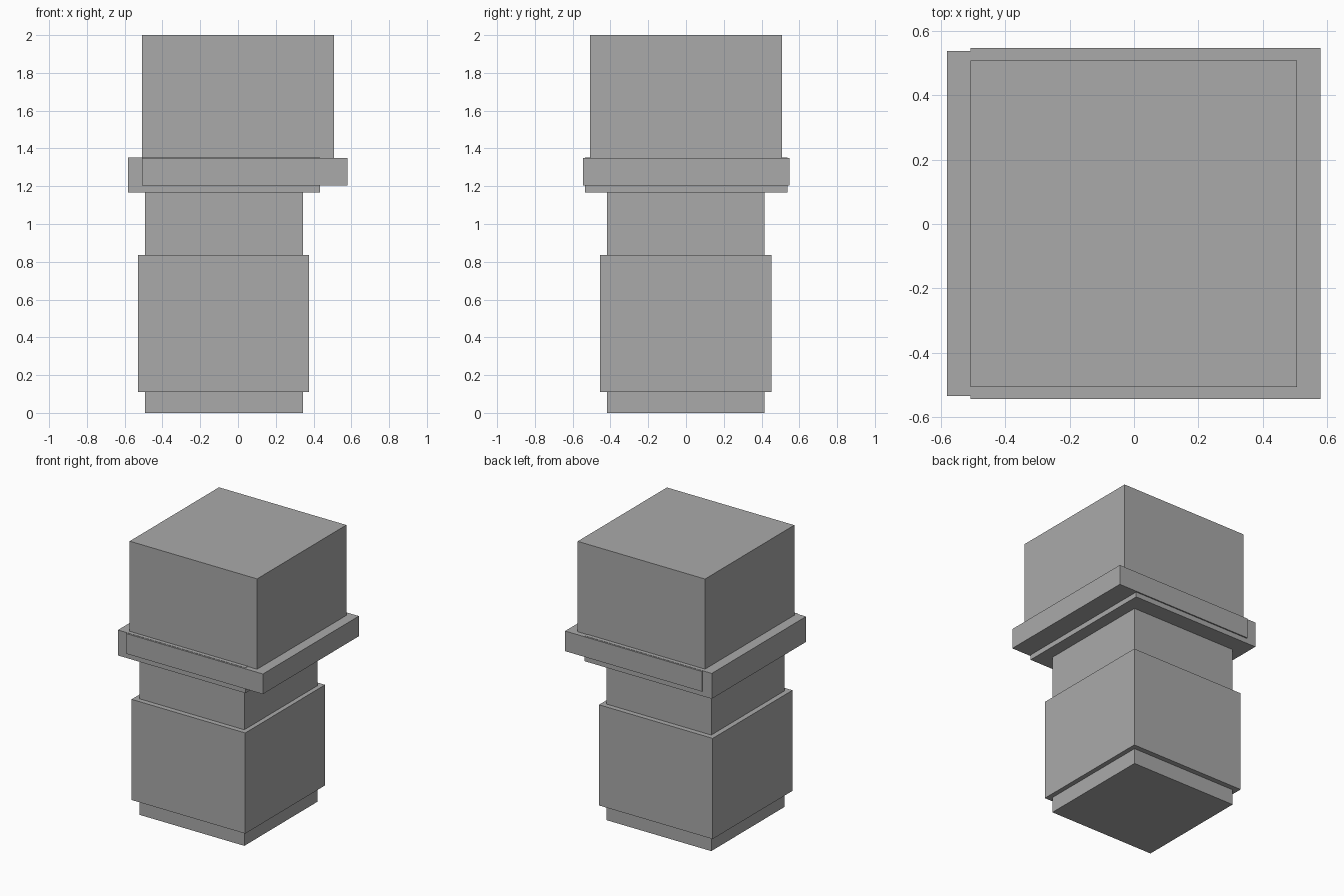
import bpy
import bmesh
from mathutils import Vector

if "Cube" in bpy.data.objects:
    bpy.data.objects.remove(bpy.data.objects["Cube"])

grey = bpy.data.materials.new("plain grey")
grey.diffuse_color = (0.4, 0.4, 0.4, 1)
grey.use_nodes = True
grey.node_tree.nodes["Principled BSDF"].inputs["Base Color"].default_value = grey.diffuse_color


def box(name, x, y, z):
    """Add a box spanning the given (min, max) range on each axis."""
    size = Vector([b - a for a, b in (x, y, z)])
    centre = Vector([(a + b) / 2 for a, b in (x, y, z)])
    bm = bmesh.new()
    bmesh.ops.create_cube(bm, size=1)
    for v in bm.verts:
        v.co = v.co * size + centre
    mesh = bpy.data.meshes.new(name)
    bm.to_mesh(mesh)
    bm.free()
    mesh.materials.append(grey)
    obj = bpy.data.objects.new(name, mesh)
    bpy.context.collection.objects.link(obj)
    return obj


# Core post and the thicker sleeve around it
box("inner_post", (-0.492, 0.344), (-0.419, 0.415), (0, 1.25))
box("lower_sleeve", (-0.529, 0.377), (-0.456, 0.452), (0.111, 0.836))

# Two overlapping collars, offset to opposite sides
box("left_collar", (-0.582, 0.433), (-0.535, 0.538), (1.168, 1.351))
box("right_collar", (-0.509, 0.580), (-0.545, 0.547), (1.204, 1.349))

# Large head block
box("head_block", (-0.508, 0.507), (-0.507, 0.509), (1.204, 2.0))
